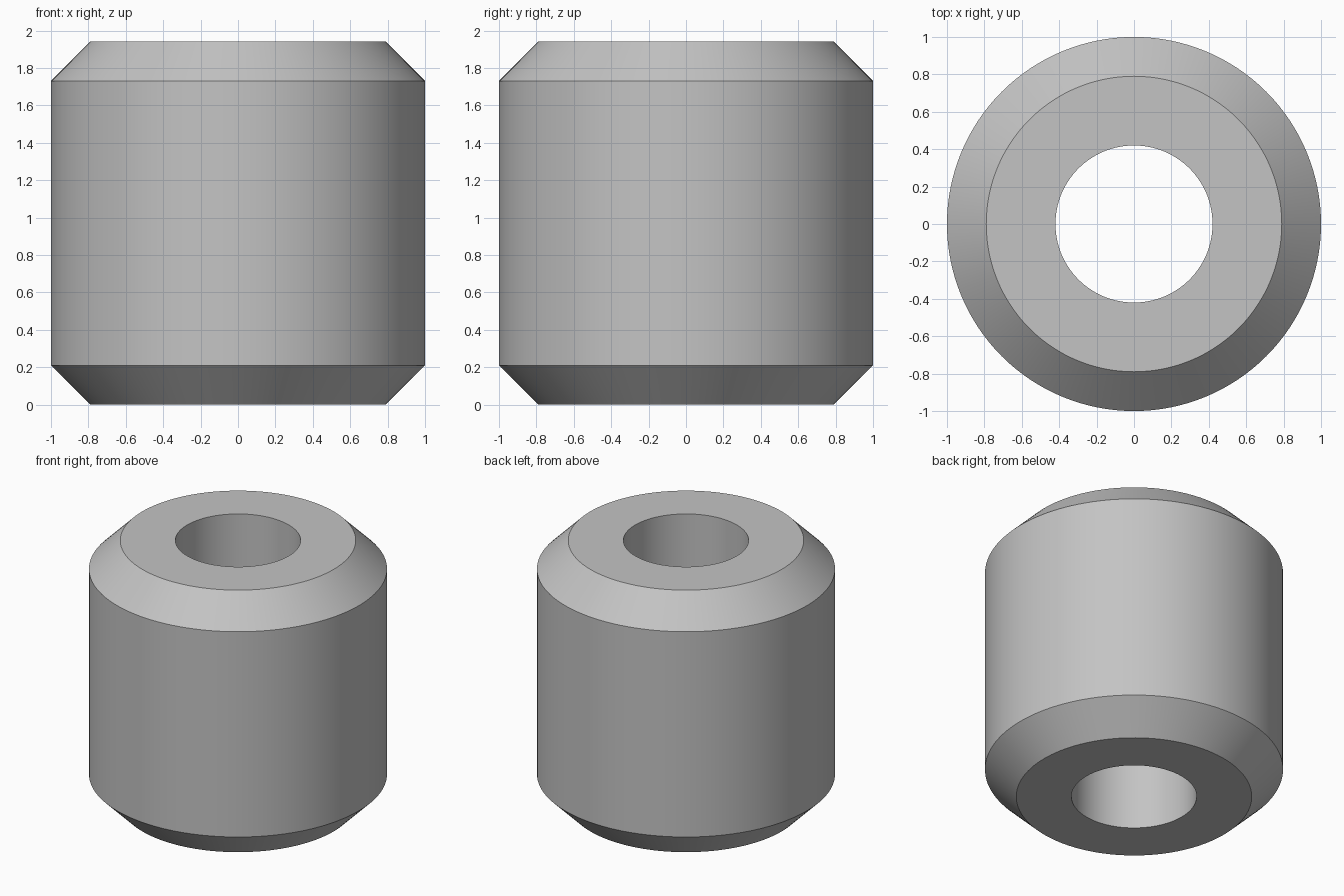
import bpy
import bmesh
from math import radians, tau
from mathutils import Matrix, Vector

cube = bpy.data.objects.get("Cube")
if cube:
    bpy.data.objects.remove(cube, do_unlink=True)

SEGMENTS = 128
HEIGHT, RADIUS, BORE, CHAMFER = 1.94, 1.0, 0.42, 0.21

grey = bpy.data.materials.new("plain grey")
grey.use_nodes = True
colour = (0.55, 0.55, 0.55, 1)
grey.diffuse_color = colour
grey.node_tree.nodes["Principled BSDF"].inputs["Base Color"].default_value = colour

# Closed wall profile: bore, flat ends, chamfers and outer wall
rim = RADIUS - CHAMFER
profile = [
    (BORE, 0), (rim, 0), (RADIUS, CHAMFER),
    (RADIUS, HEIGHT - CHAMFER), (rim, HEIGHT), (BORE, HEIGHT),
]

# Turn the profile around the vertical axis
bm = bmesh.new()
rings = []
for i in range(SEGMENTS):
    turn = Matrix.Rotation(tau * i / SEGMENTS, 3, "Z")
    rings.append([bm.verts.new(turn @ Vector((r, 0, z))) for r, z in profile])
for i, ring in enumerate(rings):
    following = rings[(i + 1) % SEGMENTS]
    for j in range(len(profile)):
        k = (j + 1) % len(profile)
        bm.faces.new((ring[j], following[j], following[k], ring[k]))
bmesh.ops.recalc_face_normals(bm, faces=bm.faces)

mesh = bpy.data.meshes.new("chamfered_bushing")
bm.to_mesh(mesh)
bm.free()
mesh.materials.append(grey)
bushing = bpy.data.objects.new("chamfered_bushing", mesh)
bpy.context.collection.objects.link(bushing)

# Smooth round walls with crisp chamfer edges
bpy.ops.object.select_all(action="DESELECT")
bushing.select_set(True)
bpy.context.view_layer.objects.active = bushing
bpy.ops.object.shade_smooth_by_angle(angle=radians(30))
